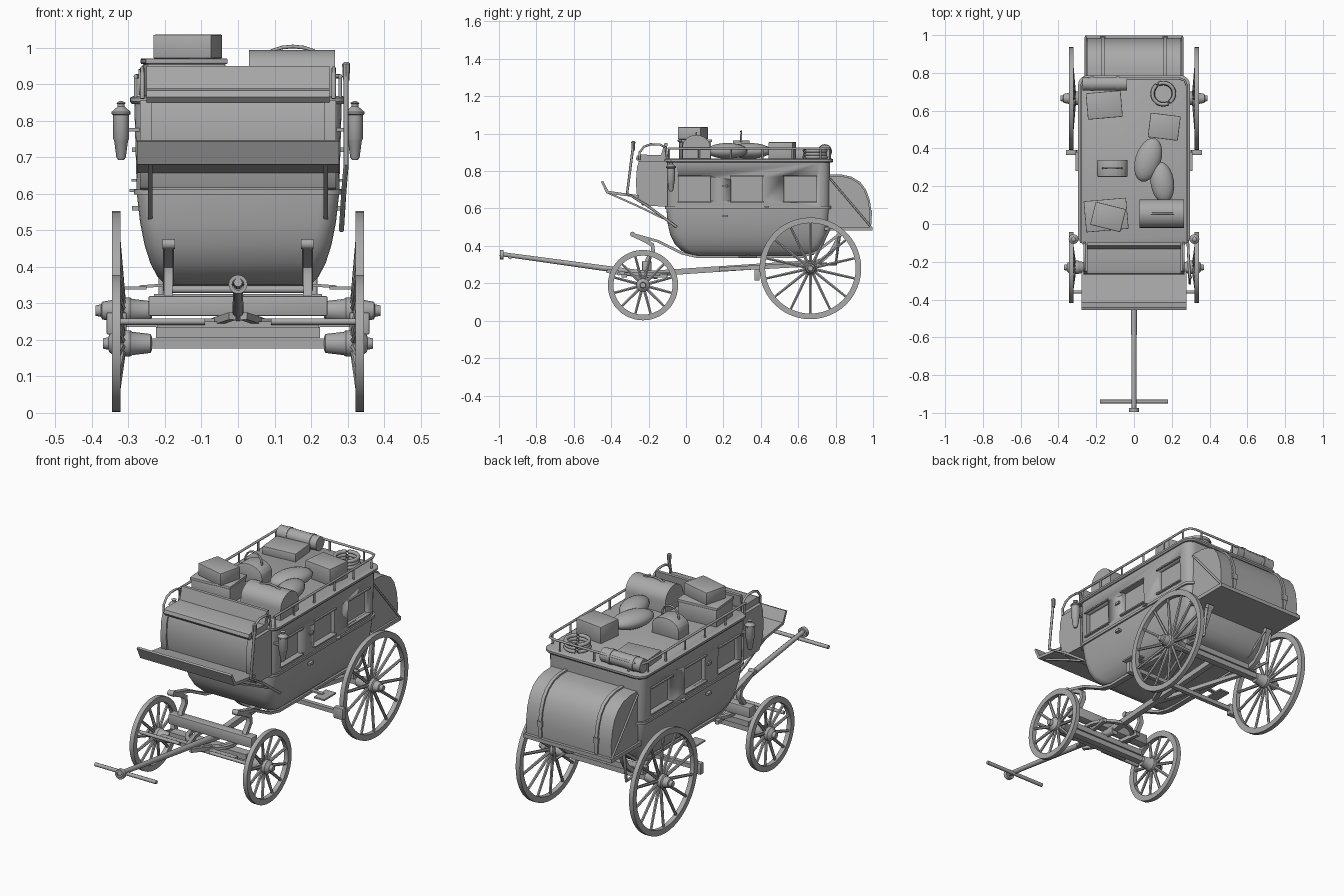
import bpy, bmesh, math
from mathutils import Vector, Matrix

grey = bpy.data.materials.new("plain grey")
grey.diffuse_color = (0.4, 0.4, 0.4, 1)


def finish(name, bm, angle=35, bevel=0.0):
    bmesh.ops.remove_doubles(bm, verts=bm.verts, dist=1e-5)
    if bevel:
        bmesh.ops.bevel(bm, geom=bm.edges[:], offset=bevel, segments=2, affect='EDGES', profile=0.5)
    bmesh.ops.recalc_face_normals(bm, faces=bm.faces)
    me = bpy.data.meshes.new(name)
    bm.to_mesh(me)
    bm.free()
    me.materials.append(grey)
    me.shade_smooth()
    me.set_sharp_from_angle(angle=math.radians(angle))
    ob = bpy.data.objects.new(name, me)
    bpy.context.collection.objects.link(ob)
    return ob


def box(name, x, y, z, rot=0, bevel=0.0):
    """Box from (min, max) pairs, turned about its own vertical axis."""
    bm = bmesh.new()
    c = Vector(((x[0] + x[1]) / 2, (y[0] + y[1]) / 2, (z[0] + z[1]) / 2))
    m = Matrix.Translation(c) @ Matrix.Rotation(math.radians(rot), 4, 'Z') @ Matrix.Diagonal(
        (abs(x[1] - x[0]), abs(y[1] - y[0]), abs(z[1] - z[0]), 1))
    bmesh.ops.create_cube(bm, size=1, matrix=m)
    return finish(name, bm, bevel=bevel)


def extrude(name, prof, x0, x1, bevel=0.0):
    """Side profile in (y, z) pushed from x0 to x1."""
    bm = bmesh.new()
    f = bm.faces.new([bm.verts.new((x0, y, z)) for y, z in prof])
    g = bmesh.ops.extrude_face_region(bm, geom=[f])
    bmesh.ops.translate(bm, verts=[v for v in g['geom'] if isinstance(v, bmesh.types.BMVert)], vec=(x1 - x0, 0, 0))
    return finish(name, bm, bevel=bevel)


def skin(bm, rings, closed=False):
    n = len(rings[0])
    for a, b in zip(rings, rings[1:] + rings[:1] if closed else rings[1:]):
        for i in range(n):
            bm.faces.new((a[i], a[(i + 1) % n], b[(i + 1) % n], b[i]))
    if not closed:
        bm.faces.new(rings[0])
        bm.faces.new(rings[-1])


def lathe(name, prof, c, axis='Z', seg=24, closed=False):
    """Profile of (offset along axis, radius) spun about an axis through c."""
    bm = bmesh.new()
    rings = []
    for t, r in prof:
        ring = []
        for i in range(seg):
            a = 2 * math.pi * i / seg
            u, v = r * math.cos(a), r * math.sin(a)
            p = (t, u, v) if axis == 'X' else (u, t, v) if axis == 'Y' else (u, v, t)
            ring.append(bm.verts.new(Vector(c) + Vector(p)))
        rings.append(ring)
    skin(bm, rings, closed)
    return finish(name, bm)


def tube(name, pts, w, h=None, sides=8, w2=None, closed=False):
    """Sweep a round (h None) or flat w by h section along a path."""
    bm = bmesh.new()
    pts = [Vector(p) for p in pts]
    n, rings = len(pts), []
    for i, p in enumerate(pts):
        a = pts[(i - 1) % n] if closed else pts[max(i - 1, 0)]
        b = pts[(i + 1) % n] if closed else pts[min(i + 1, n - 1)]
        t = (b - a).normalized()
        side = Vector((1, 0, 0)) if abs(t.x) < 0.9 else Vector((0, 1, 0))
        side = (side - t * side.dot(t)).normalized()
        up = side.cross(t)
        k = 1 if w2 is None else 1 + (w2 / w - 1) * i / (n - 1)
        if h is None:
            sec = [(w * math.cos(2 * math.pi * j / sides), w * math.sin(2 * math.pi * j / sides)) for j in range(sides)]
        else:
            sec = [(w / 2, h / 2), (-w / 2, h / 2), (-w / 2, -h / 2), (w / 2, -h / 2)]
        rings.append([bm.verts.new(p + (side * u + up * v) * k) for u, v in sec])
    skin(bm, rings, closed)
    return finish(name, bm, 50)


def loft(name, levels, rad=0.05):
    """Rounded-rectangle plans (z, half width, y min, y max) stacked upward."""
    bm = bmesh.new()
    rings = []
    for z, hx, y0, y1 in levels:
        ring = []
        for k, (cx, cy) in enumerate(((hx - rad, y1 - rad), (rad - hx, y1 - rad), (rad - hx, y0 + rad), (hx - rad, y0 + rad))):
            for j in range(6):
                a = math.pi / 2 * (k + j / 5)
                ring.append(bm.verts.new((cx + rad * math.cos(a), cy + rad * math.sin(a), z)))
        rings.append(ring)
    skin(bm, rings)
    return finish(name, bm)


# Coach body with window pockets
body = loft("coach_body", [(0.345, 0.175, 0.06, 0.63), (0.352, 0.20, 0.02, 0.68), (0.375, 0.222, -0.025, 0.712),
                           (0.41, 0.24, -0.06, 0.737), (0.46, 0.256, -0.085, 0.755), (0.52, 0.268, -0.098, 0.765),
                           (0.60, 0.277, -0.105, 0.77), (0.85, 0.284, -0.105, 0.77)])
windows = [(-0.04, 0.13), (0.24, 0.41), (0.525, 0.695)]
for s in (-1, 1):
    for y0, y1 in windows:
        cut = box("window_cutter", (s * 0.258, s * 0.35), (y0, y1), (0.64, 0.77))
        m = body.modifiers.new("window", 'BOOLEAN')
        m.object, m.solver = cut, 'EXACT'
        bpy.context.view_layer.objects.active = body
        bpy.ops.object.modifier_apply(modifier=m.name)
        bpy.data.objects.remove(cut)
        box("window_head", (s * 0.275, s * 0.291), (y0 - 0.006, y1 + 0.006), (0.77, 0.777))
        box("window_sill", (s * 0.27, s * 0.291), (y0 - 0.006, y1 + 0.006), (0.633, 0.64))
    # Door hardware, step and seams
    for z in (0.56, 0.72):
        box("door_hinge", (s * 0.262, s * 0.29), (0.195, 0.225), (z - 0.006, z + 0.006))
    box("door_handle", (s * 0.27, s * 0.297), (0.42, 0.445), (0.605, 0.613))
    tube("step_arm", [(s * 0.15, 0.33, 0.352), (s * 0.23, 0.33, 0.348), (s * 0.27, 0.33, 0.345)], 0.02, 0.008)
    box("door_step", (s * 0.25, s * 0.31), (0.28, 0.38), (0.338, 0.346))
loft("belt_moulding", [(0.598, 0.285, -0.112, 0.777), (0.612, 0.285, -0.112, 0.777)])
loft("roof_board", [(0.845, 0.29, -0.11, 0.782), (0.852, 0.296, -0.115, 0.787), (0.862, 0.296, -0.115, 0.787),
                    (0.868, 0.285, -0.105, 0.776)])

# Roof rail
rail = [(-0.28, -0.10), (-0.28, 0.73), (-0.268, 0.76), (-0.24, 0.77), (0.24, 0.77), (0.268, 0.76), (0.28, 0.73), (0.28, -0.10)]
tube("roof_rail", [(x, y, 0.921) for x, y in rail], 0.006)
for x, y in [(s * 0.28, y) for s in (-1, 1) for y in (-0.09, 0.07, 0.24, 0.41, 0.57, 0.72)] + [(-0.2, 0.77), (0, 0.77), (0.2, 0.77)]:
    tube("rail_post", [(x, y, 0.86), (x, y, 0.921)], 0.005)

# Driver's box, seat and footboard
extrude("driver_box", [(-0.10, 0.615), (-0.235, 0.615), (-0.25, 0.66), (-0.26, 0.74), (-0.257, 0.81), (-0.245, 0.85), (-0.10, 0.85)], -0.24, 0.24)
for s in (-1, 1):
    extrude("driver_box_cheek", [(-0.10, 0.61), (-0.23, 0.615), (-0.262, 0.66), (-0.268, 0.74), (-0.262, 0.82), (-0.25, 0.855), (-0.10, 0.855)], s * 0.235, s * 0.268)
    tube("seat_arm", [(s * 0.262, y, z) for y, z in ((-0.25, 0.86), (-0.248, 0.90), (-0.225, 0.93), (-0.19, 0.943), (-0.14, 0.942), (-0.108, 0.925), (-0.10, 0.86))], 0.006)
    tube("footboard_bracket", [(s * 0.24, y, z) for y, z in ((-0.42, 0.685), (-0.33, 0.645), (-0.23, 0.60), (-0.15, 0.56), (-0.08, 0.53))], 0.012, 0.01)
    # Lamps
    lathe("lamp", [(0.692, 0.008), (0.70, 0.013), (0.745, 0.019), (0.75, 0.022), (0.815, 0.022), (0.818, 0.026), (0.824, 0.026),
                   (0.838, 0.010), (0.845, 0.010), (0.848, 0.013), (0.853, 0.004)], (s * 0.32, -0.08, 0), 'Z', 12)
    box("lamp_bracket", (s * 0.27, s * 0.31), (-0.088, -0.072), (0.77, 0.78))
extrude("driver_cushion", [(-0.10, 0.85), (-0.255, 0.85), (-0.268, 0.865), (-0.262, 0.882), (-0.245, 0.888), (-0.10, 0.885)], -0.25, 0.25)
extrude("driver_backrest", [(-0.135, 0.88), (-0.115, 0.95), (-0.098, 0.95), (-0.11, 0.86)], -0.25, 0.25)
extrude("footboard", [(-0.25, 0.657), (-0.425, 0.68), (-0.455, 0.743), (-0.443, 0.747), (-0.415, 0.694), (-0.25, 0.671)], -0.277, 0.277)
tube("brake_lever", [(0.296, -0.28, 0.955), (0.296, -0.315, 0.68), (0.29, -0.20, 0.61), (0.283, -0.05, 0.50)], 0.007)
lathe("lever_grip", [(0.91, 0.009), (0.955, 0.011), (0.96, 0.006)], (0.296, -0.282, 0), 'Z', 8)

# Rear boot, straps and platform
boot = [(0.76, 0.775), (0.83, 0.773), (0.88, 0.762), (0.925, 0.735), (0.955, 0.695), (0.975, 0.64), (0.985, 0.57), (0.982, 0.50)]
extrude("rear_boot", boot + [(0.76, 0.50)], -0.25, 0.25)
box("boot_platform", (-0.26, 0.26), (0.74, 0.998), (0.482, 0.502))
for s in (-1, 1):
    tube("boot_strap", [(s * 0.165, y + 0.003, z + 0.003) for y, z in boot], 0.018, 0.01)
    box("strap_buckle", (s * 0.165 - 0.014, s * 0.165 + 0.014), (0.98, 0.994), (0.56, 0.59))
    tube("platform_stay", [(s * 0.256, 0.77, 0.76), (s * 0.256, 0.99, 0.50)], 0.005)

# Wheels
def wheel(side, end, y, z, r, n):
    x = side * 0.333
    w, k = 0.012, r - 0.03
    lathe(end + "_wheel_rim", [(-w, k), (-w, r), (w, r), (w, k)], (x, y, z), 'X', 48, True)
    for i in range(n):
        a = 2 * math.pi * (i + 0.5) / n
        d = Vector((0, math.cos(a), math.sin(a)))
        c = Vector((0, y, z))
        tube("spoke", [c + d * 0.025 + Vector((side * 0.316, 0, 0)), c + d * (k + 0.005) + Vector((x, 0, 0))], 0.009, None, 6, 0.007)
    o = 0.39 if end == "rear" else 0.37
    lathe(end + "_hub", [(side * t, q) for t, q in ((0.235, 0.018), (0.24, 0.026), (0.29, 0.032), (0.295, 0.036), (0.34, 0.036), (0.345, 0.029),
                                                    (o - 0.018, 0.024), (o - 0.015, 0.017), (o, 0.014))], (0, y, z), 'X', 16)

for s in (-1, 1):
    wheel(s, "rear", 0.665, 0.28, 0.272, 14)
    wheel(s, "front", -0.23, 0.19, 0.188, 12)

# Axles, bolsters and turntable
for name, y, z in (("rear_axle", 0.665, 0.28), ("front_axle", -0.23, 0.19)):
    box(name, (-0.25, 0.25), (y - 0.018, y + 0.018), (z - 0.014, z + 0.014))
box("front_axle_bed", (-0.225, 0.225), (-0.255, -0.205), (0.205, 0.235))
box("front_bolster", (-0.245, 0.245), (-0.235, -0.185), (0.265, 0.32), bevel=0.005)
box("rear_bolster", (-0.23, 0.23), (0.64, 0.69), (0.295, 0.325))
lathe("turntable", [(-0.008, 0.115), (-0.008, 0.135), (0.008, 0.135), (0.008, 0.115)], (0, -0.21, 0.25), 'Z', 32, True)
tube("perch_pole", [(0, -0.22, 0.25), (0, 0.69, 0.31)], 0.03, 0.03)
for s in (-1, 1):
    tube("perch_brace", [(s * 0.015, 0.18, 0.275), (s * 0.20, 0.665, 0.30)], 0.022, 0.022)
    tube("tongue_hound", [(s * 0.11, -0.10, 0.24), (s * 0.09, -0.24, 0.24), (s * 0.015, -0.42, 0.265)], 0.02, 0.02)
    x = s * 0.19
    # Curved standards and slung straps carrying the body
    tube("front_standard", [(x, y, z) for y, z in ((-0.215, 0.29), (-0.205, 0.33), (-0.175, 0.37), (-0.18, 0.405), (-0.22, 0.43), (-0.285, 0.46))], 0.024, 0.022)
    tube("rear_standard", [(x, y, z) for y, z in ((0.655, 0.30), (0.73, 0.325), (0.775, 0.365), (0.80, 0.41), (0.825, 0.465))], 0.024, 0.022)
    tube("body_sling", [(x, y, z) for y, z in ((-0.285, 0.462), (-0.15, 0.425), (-0.02, 0.36), (0.06, 0.342), (0.62, 0.342), (0.70, 0.37), (0.82, 0.462))], 0.03, 0.014)
    for y in (-0.285, 0.822):
        lathe("sling_pin", [(-0.017, 0.014), (0.017, 0.014)], (x, y, 0.462), 'X', 12)
    tube("rear_stay", [(s * 0.21, 0.665, 0.31), (s * 0.21, 0.80, 0.30), (s * 0.21, 0.82, 0.45)], 0.008)
    # Brake shoes and harness bars
    box("brake_shoe", (s * 0.305, s * 0.36), (0.365, 0.393), (0.215, 0.275), bevel=0.004)
    tube("singletree", [(s * 0.09, -0.36, 0.25), (s * 0.325, -0.36, 0.25)], 0.009)
box("brake_beam", (-0.32, 0.32), (0.37, 0.392), (0.235, 0.257))
box("doubletree", (-0.22, 0.22), (-0.345, -0.315), (0.232, 0.25))

# Tongue with yoke bar
tube("tongue", [(0, -0.995, 0.357), (0, -0.36, 0.27), (0, -0.15, 0.24)], 0.012, None, 10, 0.02)
lathe("tongue_ring", [(-0.01, 0.016), (-0.01, 0.026), (0.01, 0.026), (0.01, 0.016)], (0, -0.985, 0.352), 'Y', 16, True)
tube("yoke_bar", [(-0.18, -0.94, 0.338), (0.18, -0.94, 0.338)], 0.010)

# Roof luggage
arch = [(0.055 + 0.075 * math.cos(a), 0.925 + 0.068 * math.sin(a)) for a in [math.pi * i / 12 for i in range(13)]]
extrude("domed_trunk", arch + [(-0.02, 0.865), (0.13, 0.865)], 0.03, 0.265)
tube("trunk_handle", [(x, 0.055, z) for x, z in ((0.09, 0.99), (0.12, 1.0), (0.15, 1.003), (0.18, 1.0), (0.21, 0.99))], 0.005)
box("large_case", (-0.255, -0.04), (-0.03, 0.125), (0.865, 0.955), 5, 0.004)
box("large_case_lid", (-0.26, -0.035), (-0.035, 0.13), (0.955, 0.97), 5, 0.003)
box("small_case", (-0.22, -0.055), (-0.025, 0.10), (0.97, 1.035), -14, 0.004)
bag = [(0.295 + 0.045 * math.cos(a), 0.925 + 0.042 * math.sin(a)) for a in [math.pi * i / 8 for i in range(9)]]
arch2 = [(-0.115 + 0.08 * math.cos(a), 0.91 + 0.055 * math.sin(a)) for a in [math.pi * i / 10 for i in range(11)]]
hold = extrude("carpet_bag", [(u, w) for u, w in arch2] + [(-0.195, 0.865), (-0.035, 0.865)], -0.34, -0.25, 0.004)
hold.matrix_world = Matrix.Rotation(math.radians(90), 4, 'Z') @ Matrix.Scale(-1, 4, (0, 1, 0)) @ Matrix.Scale(-1, 4, (1, 0, 0))
hold.data.transform(hold.matrix_world)
hold.matrix_world = Matrix.Identity(4)
tube("bag_handle", [(-0.115 + 0.05 * math.cos(a), 0.295, 0.955 + 0.058 * math.sin(a)) for a in [math.pi * i / 8 for i in range(9)]], 0.005)
for name, c, size, rot in (("upper_sack", (0.075, 0.34, 0.908), (0.068, 0.12, 0.042), -18), ("lower_sack", (0.15, 0.22, 0.908), (0.062, 0.11, 0.042), 8)):
    bm = bmesh.new()
    bmesh.ops.create_uvsphere(bm, u_segments=20, v_segments=12, radius=1, matrix=Matrix.Translation(c) @
                              Matrix.Rotation(math.radians(rot), 4, 'Z') @ Matrix.Diagonal((*size, 1)))
    finish(name, bm, 60)
box("side_crate", (0.08, 0.24), (0.45, 0.58), (0.865, 0.955), -7, 0.004)
box("flat_case", (-0.25, -0.065), (0.56, 0.70), (0.865, 0.91), 5, 0.004)
lathe("bedroll", [(-0.12, 0.036), (0.115, 0.036)], (-0.152, 0.742, 0.905), 'X', 20)
for x in (-0.22, -0.085):
    lathe("bedroll_strap", [(-0.009, 0.039), (0.009, 0.039)], (x, 0.742, 0.905), 'X', 20)
for z, r in ((0.875, 0.058), (0.892, 0.055), (0.909, 0.057)):
    tube("rope_coil", [(0.155 + r * math.cos(a), 0.69 + r * math.sin(a), z) for a in [2 * math.pi * i / 28 for i in range(28)]], 0.010, closed=True)
